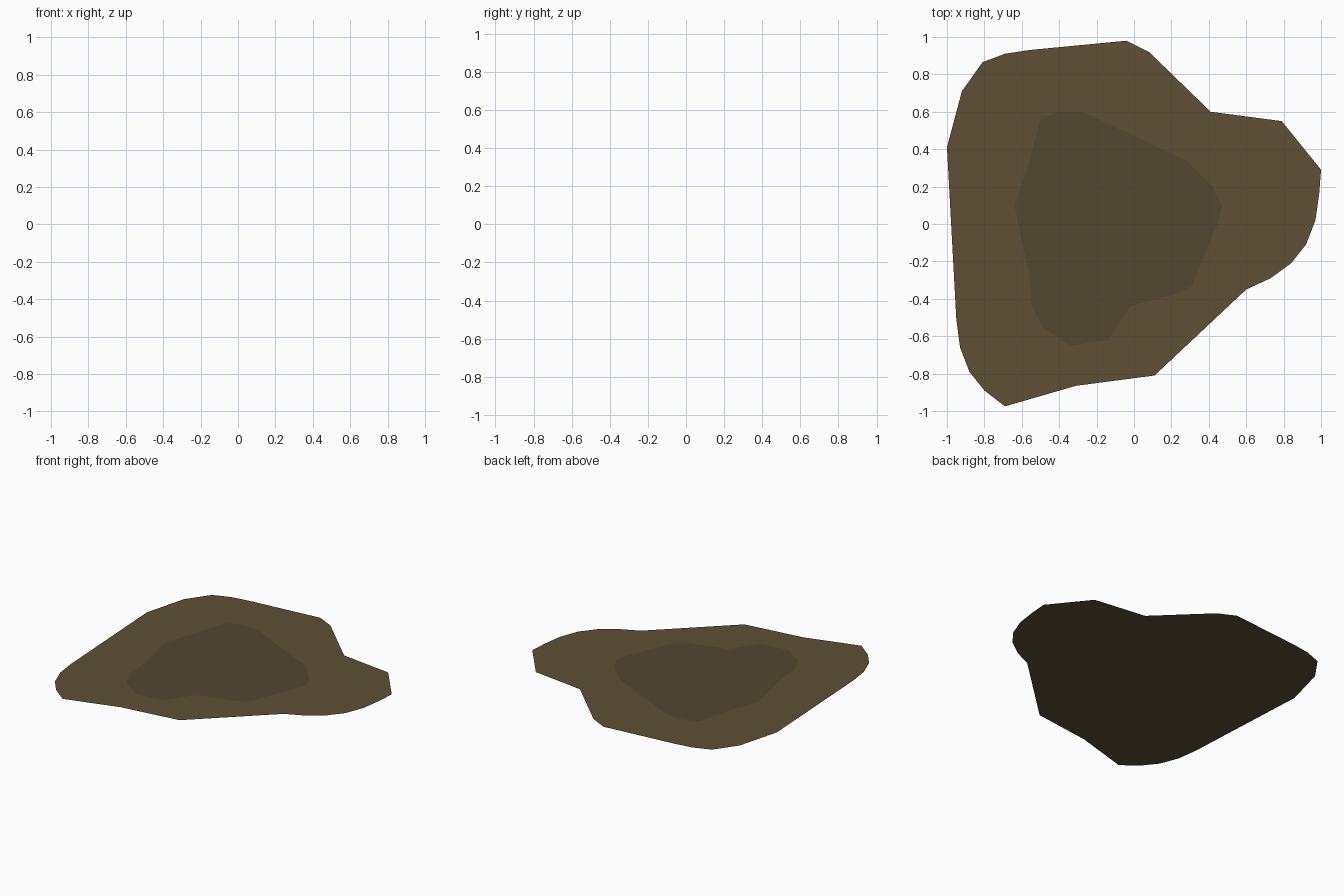
import bpy


def flat_patch(name, outline, z, colour):
    """One flat upward-facing polygon from a clockwise outline."""
    mesh = bpy.data.meshes.new(name)
    verts = [(x, y, z) for x, y in reversed(outline)]
    mesh.from_pydata(verts, [], [list(range(len(verts)))])
    mat = bpy.data.materials.new(name + "_material")
    mat.diffuse_color = (*colour, 1)
    mesh.materials.append(mat)
    obj = bpy.data.objects.new(name, mesh)
    bpy.context.collection.objects.link(obj)
    return obj


# Outer edge of the ground patch
outer = [
    (-1.00, 0.41), (-0.92, 0.71), (-0.81, 0.865), (-0.69, 0.91), (-0.56, 0.93),
    (-0.04, 0.98), (0.08, 0.92), (0.41, 0.60), (0.79, 0.55), (1.00, 0.29),
    (0.99, 0.16), (0.97, 0.02), (0.92, -0.11), (0.84, -0.21), (0.73, -0.29),
    (0.60, -0.35), (0.11, -0.81), (-0.31, -0.865), (-0.69, -0.975),
    (-0.80, -0.89), (-0.88, -0.79), (-0.93, -0.66), (-0.95, -0.51),
]

# Darker centre
inner = [
    (-0.64, 0.10), (-0.56, 0.33), (-0.50, 0.56), (-0.41, 0.60), (-0.27, 0.60),
    (0.02, 0.46), (0.28, 0.34), (0.42, 0.20), (0.47, 0.10), (0.45, 0.01),
    (0.31, -0.33), (0.24, -0.37), (-0.02, -0.44), (-0.14, -0.62),
    (-0.34, -0.65), (-0.49, -0.55), (-0.55, -0.43), (-0.56, -0.27),
]

flat_patch("dirt_patch", outer, 0.0, (0.112, 0.080, 0.037))
flat_patch("dark_centre", inner, 0.002, (0.087, 0.063, 0.031))
